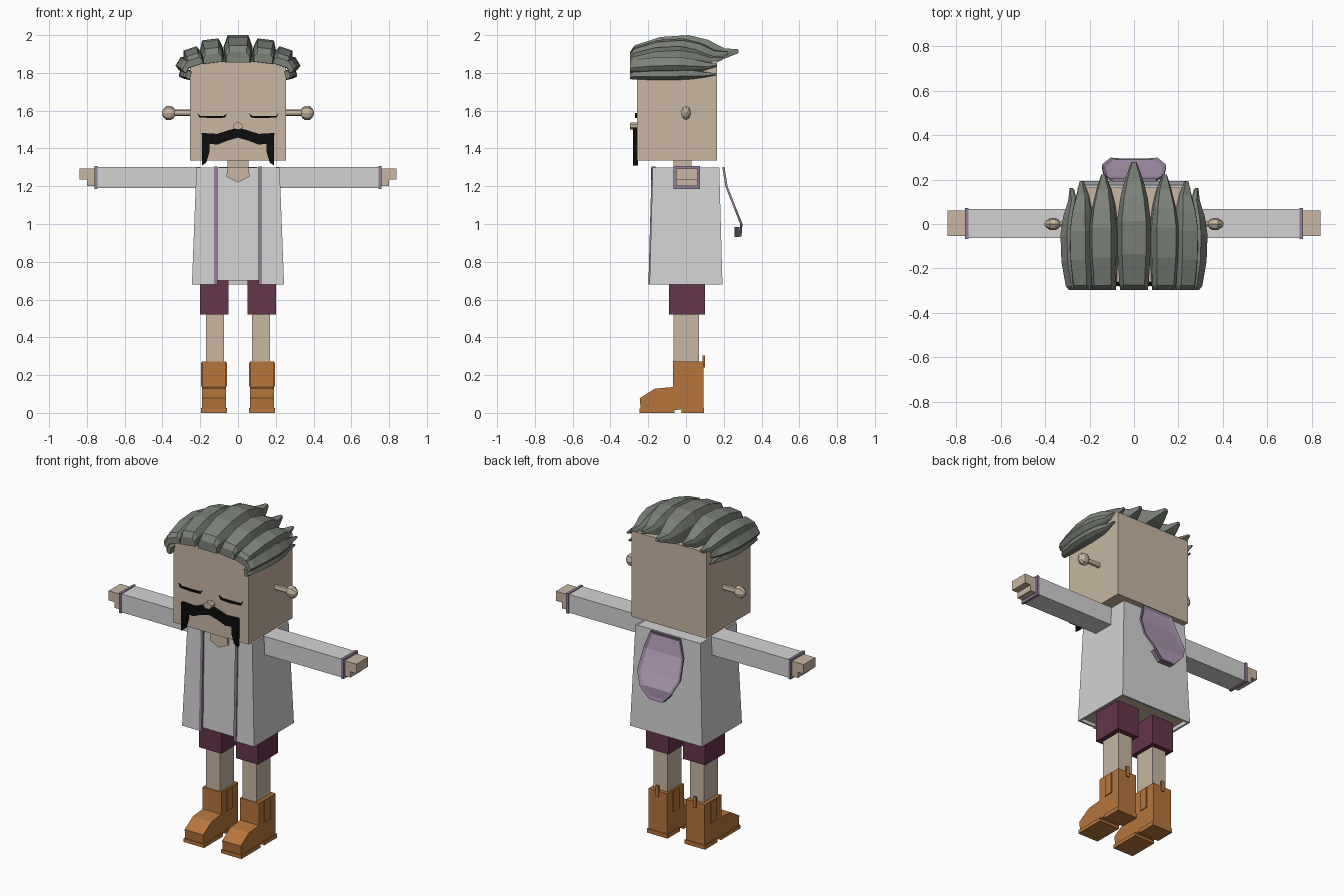
import bpy, bmesh, math
from mathutils import Vector, Matrix

cube = bpy.data.objects.get("Cube")
if cube:
    bpy.data.objects.remove(cube, do_unlink=True)


def material(name, r, g, b):
    m = bpy.data.materials.new(name)
    m.use_nodes = True
    m.diffuse_color = (r, g, b, 1)
    bsdf = m.node_tree.nodes["Principled BSDF"]
    bsdf.inputs["Base Color"].default_value = (r, g, b, 1)
    bsdf.inputs["Roughness"].default_value = 0.9
    return m


SKIN = material("skin", 0.58, 0.47, 0.36)
CLOTH = material("white cloth", 0.65, 0.65, 0.65)
HAIR = material("grey hair", 0.2, 0.22, 0.19)
BLACK = material("black", 0.004, 0.004, 0.004)
LILAC = material("lilac lining", 0.43, 0.32, 0.46)
TRIM = material("purple trim", 0.3, 0.21, 0.32)
PLUM = material("plum shorts", 0.13, 0.035, 0.07)
LEATHER = material("orange leather", 0.47, 0.18, 0.045)


def finish(name, bm, *mats):
    bmesh.ops.recalc_face_normals(bm, faces=bm.faces)
    me = bpy.data.meshes.new(name)
    bm.to_mesh(me)
    bm.free()
    for m in mats:
        me.materials.append(m)
    ob = bpy.data.objects.new(name, me)
    bpy.context.collection.objects.link(ob)
    return ob


def loft(name, rings, mat, caps=True):
    """Skin a list of equal-length point rings."""
    bm = bmesh.new()
    rows = [[bm.verts.new(p) for p in ring] for ring in rings]
    n = len(rows[0])
    for a, b in zip(rows, rows[1:]):
        for i in range(n):
            j = (i + 1) % n
            bm.faces.new((a[i], a[j], b[j], b[i]))
    if caps:
        bm.faces.new(rows[0])
        bm.faces.new(rows[-1])
    return finish(name, bm, mat)


def box(name, x, y, z, mat):
    ring = lambda h: [(x[0], y[0], h), (x[1], y[0], h), (x[1], y[1], h), (x[0], y[1], h)]
    return loft(name, [ring(z[0]), ring(z[1])], mat)


def mirrored_box(name, x, y, z, mat):
    for s, side in ((1, "left"), (-1, "right")):
        box(f"{side}_{name}", sorted((s * x[0], s * x[1])), y, z, mat)


def front_plate(name, pts, y0, y1, mat):
    return loft(name, [[(x, y, z) for x, z in pts] for y in (y0, y1)], mat)


# Head, neck and face
box("head", (-0.254, 0.254), (-0.26, 0.164), (1.335, 1.86), SKIN)
box("neck", (-0.055, 0.055), (-0.065, 0.03), (1.27, 1.34), SKIN)
front_plate("neck_opening", [(-0.055, 1.3), (0.055, 1.3), (0.062, 1.25), (0, 1.22), (-0.062, 1.25)],
            -0.186, -0.17, SKIN)
octagon = [(0.027 * math.cos(a), 1.518 + 0.02 * math.sin(a))
           for a in (math.pi * (k + 0.5) / 4 for k in range(8))]
front_plate("nose", octagon, -0.297, -0.255, SKIN)

half = [(0, 1.51), (0.055, 1.495), (0.11, 1.477), (0.192, 1.482), (0.19, 1.31), (0.168, 1.325),
        (0.152, 1.38), (0.15, 1.425), (0.11, 1.42), (0.06, 1.44), (0, 1.457)]
for s, side in ((1, "left"), (-1, "right")):
    front_plate(f"{side}_moustache", [(s * x, z) for x, z in half], -0.28, -0.255, BLACK)
    eye = [(0.058, 1.585), (0.075, 1.573), (0.2, 1.573), (0.215, 1.588),
           (0.205, 1.565), (0.135, 1.56), (0.07, 1.563)]
    front_plate(f"{side}_closed_eye", [(s * x, z) for x, z in eye], -0.269, -0.26, BLACK)

    # Ear: a thin stalk with a faceted knob, turned around the x axis
    profile = [(0.25, 0.017), (0.335, 0.017), (0.34, 0.028), (0.355, 0.038),
               (0.378, 0.038), (0.395, 0.022), (0.402, 0.008)]
    rings = []
    for x, r in profile:
        rings.append([(s * x, 0.72 * r * math.cos(k * math.pi / 4),
                       1.588 + r * math.sin(k * math.pi / 4)) for k in range(8)])
    loft(f"{side}_ear", rings, SKIN)

# Hair locks: position along the lock, underside, top, half width
STATIONS = [(0, -0.005, 0.05, 0.062), (0.04, -0.005, 0.085, 0.066), (0.28, -0.01, 0.13, 0.074),
            (0.54, -0.01, 0.14, 0.076), (0.72, -0.01, 0.115, 0.062),
            (0.87, 0.015, 0.07, 0.04), (1, 0.045, 0.065, 0.012)]


def lock(name, x, z, tilt, length, wide, high):
    turn = Matrix.Rotation(math.radians(tilt), 4, 'Y')
    rings = []
    for t, low, top, w in STATIONS:
        w, low, top = w * wide, low * high, top * high
        mid = low + (top - low) * 0.6
        section = [(-w, low), (w, low), (w, mid), (0.72 * w, top), (-0.72 * w, top), (-w, mid)]
        rings.append([turn @ Vector((u, 0, v)) + Vector((x, -0.297 + t * length, z))
                      for u, v in section])
    loft(name, rings, HAIR)


lock("centre_hair_lock", 0, 1.86, 0, 0.575, 1, 1)
LOCKS = [("upper", 0.132, 1.858, 7, 0.52, 0.8, 0.86), ("outer", 0.225, 1.842, 18, 0.49, 0.66, 0.66),
         ("side", 0.262, 1.828, 58, 0.46, 0.5, 0.46), ("lower", 0.252, 1.788, 78, 0.455, 0.34, 0.42)]
for name, x, z, tilt, length, wide, high in LOCKS:
    for s, side in ((1, "left"), (-1, "right")):
        lock(f"{side}_{name}_hair_lock", s * x, z, s * tilt, length, wide, high)


# Coat: flared shell, open at the front and underneath
def coat_ring(w, d, z, t=0.012):
    outer = [(0.115, -d), (w, -d), (w, d), (-w, d), (-w, -d), (-0.115, -d)]
    inner = [(-0.115, t - d), (t - w, t - d), (t - w, d - t), (w - t, d - t), (w - t, t - d), (0.115, t - d)]
    return [(x, y, z) for x, y in outer + inner]


loft("coat", [coat_ring(0.244, 0.193, 0.68), coat_ring(0.22, 0.176, 1.3)], CLOTH)


# Tunic under the coat, with a skin-coloured underside
def rect(w, d, z):
    return [(-w, -d, z), (w, -d, z), (w, d, z), (-w, d, z)]


tunic = loft("tunic", [rect(0.228, 0.184, 0.7), rect(0.212, 0.172, 1.298)], CLOTH)
tunic.data.materials.append(SKIN)
for f in tunic.data.polygons:
    f.material_index = int(f.normal.z < -0.9)

for s, side in ((1, "left"), (-1, "right")):
    strip = [[(s * x, y - off, z) for x, y in ((0.108, 0), (0.126, 0), (0.126, 0.02), (0.108, 0.02))]
             for z, off in ((0.68, 0.199), (1.305, 0.182))]
    loft(f"{side}_coat_trim", strip, TRIM)

# Arms
mirrored_box("sleeve", (0.2, 0.755), (-0.062, 0.068), (1.19, 1.302), CLOTH)
mirrored_box("cuff", (0.745, 0.761), (-0.067, 0.073), (1.185, 1.307), TRIM)
mirrored_box("hand", (0.755, 0.84), (-0.053, 0.06), (1.235, 1.293), SKIN)
mirrored_box("palm", (0.755, 0.8), (-0.053, 0.06), (1.2, 1.236), SKIN)

# Hood hanging down the back: half width, depth, height
ROWS = [(0.1, 0.192, 1.303), (0.135, 0.208, 1.2), (0.145, 0.255, 1.08), (0.105, 0.287, 1.0), (0.045, 0.282, 0.935)]
bm = bmesh.new()
rows = [[bm.verts.new((s * w, y, z)) for s in (-1, 1)] for w, y, z in ROWS]
panel = [bm.faces.new((a[1], a[0], b[0], b[1])) for a, b in zip(rows, rows[1:])]
bmesh.ops.recalc_face_normals(bm, faces=bm.faces)
if panel[0].normal.y < 0:
    bmesh.ops.reverse_faces(bm, faces=panel)
shell = bmesh.ops.extrude_face_region(bm, geom=panel, use_keep_orig=True)
front = [f for f in shell["geom"] if isinstance(f, bmesh.types.BMFace)]
bmesh.ops.translate(bm, verts=list({v for f in front for v in f.verts}), vec=(0, 0.012, 0))
for f in bm.faces:
    f.material_index = 1
bmesh.ops.inset_region(bm, faces=front, thickness=0.018, depth=-0.008)
for f in front:
    f.material_index = 0
finish("hood", bm, LILAC, TRIM)
front_plate("hood_lip", [(-0.095, 0.985), (0.095, 0.985), (0.045, 0.932), (-0.045, 0.932)],
            0.257, 0.283, TRIM)

# Legs
mirrored_box("shorts_leg", (0.05, 0.2), (-0.09, 0.1), (0.52, 0.705), PLUM)
mirrored_box("leg", (0.075, 0.17), (-0.065, 0.07), (0.26, 0.53), SKIN)

# Boots: side profile extruded across the foot
BOOT = [(-0.24, 0.02), (-0.245, 0.078), (-0.165, 0.128), (-0.07, 0.137), (-0.07, 0.272),
        (0.092, 0.272), (0.092, 0.02), (-0.02, 0.02), (-0.06, 0.015)]
for s, side in ((1, "left"), (-1, "right")):
    loft(f"{side}_boot", [[(s * x, y, z) for y, z in BOOT] for x in (0.064, 0.19)], LEATHER)
mirrored_box("heel", (0.058, 0.196), (-0.025, 0.096), (0, 0.025), LEATHER)
mirrored_box("sole", (0.058, 0.196), (-0.246, -0.06), (0, 0.022), LEATHER)
mirrored_box("outer_boot_panel", (0.188, 0.195), (-0.02, 0.035), (0.14, 0.268), LEATHER)
mirrored_box("inner_boot_panel", (0.059, 0.066), (-0.02, 0.035), (0.14, 0.268), LEATHER)
mirrored_box("pull_tab", (0.117, 0.137), (0.088, 0.1), (0.24, 0.305), LEATHER)
